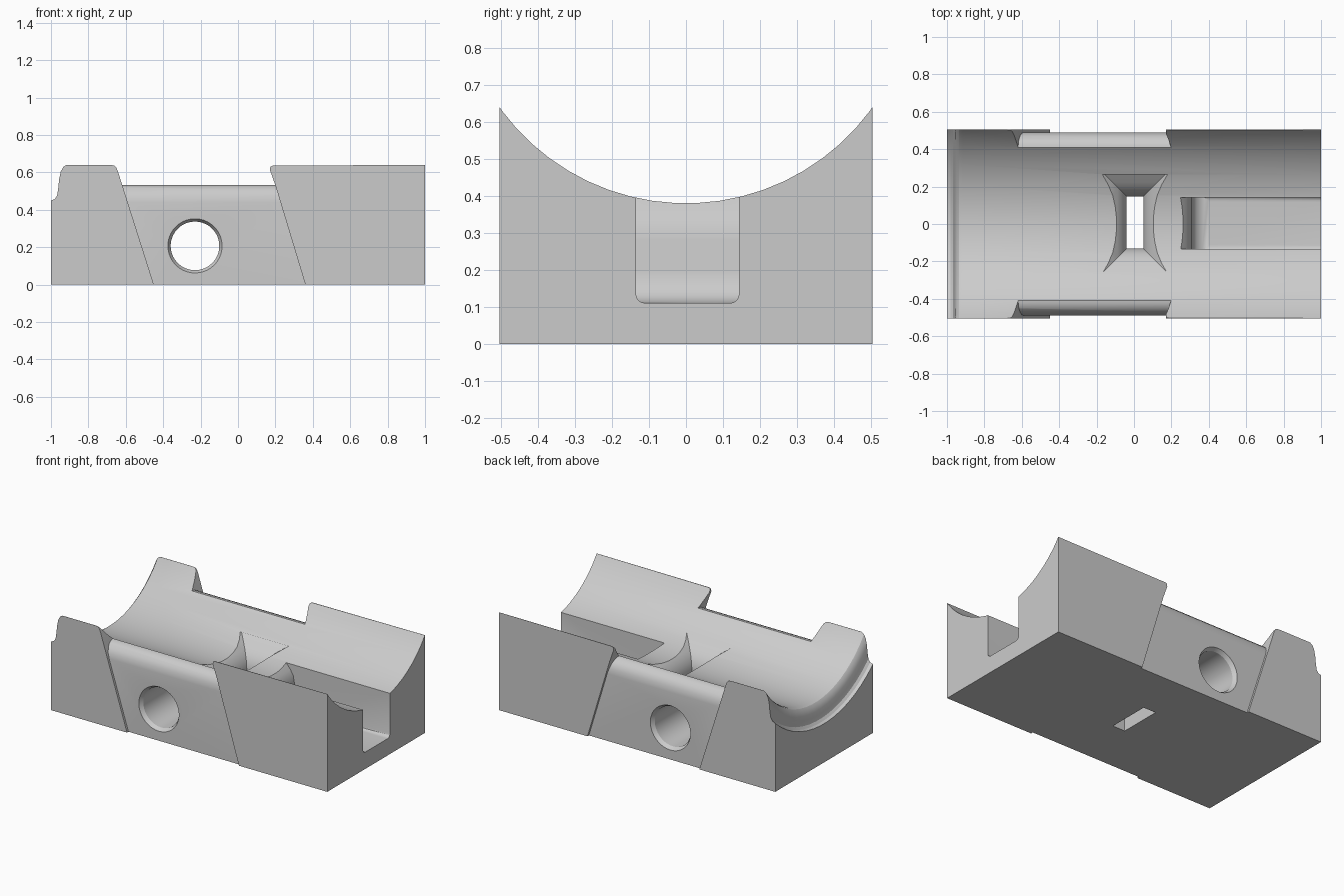
import bpy
import bmesh
from math import cos, sin, tau

cube = bpy.data.objects.get("Cube")
if cube:
    bpy.data.objects.remove(cube, do_unlink=True)

grey = bpy.data.materials.new("light_grey")
grey.use_nodes = True
colour = (0.6, 0.6, 0.6, 1)
grey.diffuse_color = colour
grey.node_tree.nodes["Principled BSDF"].inputs["Base Color"].default_value = colour


def loft(name, rings, soften=None):
    """Closed solid through matching rings of points, with capped ends."""
    bm = bmesh.new()
    loops = [[bm.verts.new(p) for p in ring] for ring in rings]
    for a, b in zip(loops, loops[1:]):
        for i in range(len(a)):
            j = (i + 1) % len(a)
            bm.faces.new((a[i], a[j], b[j], b[i]))
    bm.faces.new(loops[0])
    bm.faces.new(loops[-1])
    bmesh.ops.recalc_face_normals(bm, faces=bm.faces)
    if soften:
        edges = [e for e in bm.edges if soften(e)]
        bmesh.ops.bevel(bm, geom=edges, offset=0.025, segments=4,
                        profile=0.5, affect='EDGES')
    mesh = bpy.data.meshes.new(name)
    bm.to_mesh(mesh)
    bm.free()
    mesh.materials.append(grey)
    obj = bpy.data.objects.new(name, mesh)
    bpy.context.collection.objects.link(obj)
    return obj


def side_prism(name, outline, y0, y1, soften=None):
    """Outline in x and z, extruded across y."""
    return loft(name, [[(x, y, z) for x, z in outline] for y in (y0, y1)], soften)


def combine(target, tool, operation):
    """Apply a boolean and discard the tool."""
    mod = target.modifiers.new(tool.name, 'BOOLEAN')
    mod.operation = operation
    mod.solver = 'EXACT'
    mod.object = tool
    bpy.context.view_layer.objects.active = target
    bpy.ops.object.modifier_apply(modifier=mod.name)
    bpy.data.objects.remove(tool, do_unlink=True)


# Narrower middle body with rounded shoulders
half = [(0.49, 0), (0.49, 0.44), (0.485, 0.475), (0.47, 0.503),
        (0.45, 0.522), (0.425, 0.532), (0.39, 0.535)]
section = half + [(-y, z) for y, z in reversed(half)]
body = loft("cradle_block", [[(x, y, z) for y, z in section] for x in (-0.8, 0.8)])

# Full-width end blocks with slanted inner edges
left_end = [(-1, 0), (-0.45, 0), (-0.615, 0.52), (-0.642, 0.605),
            (-0.65, 0.625), (-0.66, 0.636), (-0.68, 0.64), (-1, 0.64)]
right_end = [(1, 0), (1, 0.64), (0.185, 0.636), (0.173, 0.63),
             (0.17, 0.615), (0.2, 0.53), (0.36, 0)]
for name, outline in (("stepped_end", left_end), ("slotted_end", right_end)):
    combine(body, side_prism(name, outline, -0.505, 0.505), 'UNION')


# Round trough along the length, with a rounded lip and step at one end
def circle(radius, n=64):
    return [(radius * cos(tau * (i + 0.5) / n), radius * sin(tau * (i + 0.5) / n))
            for i in range(n)]


lip = [(-1.1, 0.75), (-1, 0.747), (-0.98, 0.742), (-0.967, 0.728), (-0.961, 0.7),
       (-0.957, 0.67), (-0.948, 0.643), (-0.935, 0.627), (-0.915, 0.62), (1.1, 0.62)]
trough = loft("trough_cutter",
              [[(x, u, 1 + v) for u, v in circle(r)] for x, r in lip])
combine(body, trough, 'DIFFERENCE')

# Cross hole with chamfered mouths
mouths = [(-0.6, 0.145), (-0.489, 0.145), (-0.465, 0.13),
          (0.465, 0.13), (0.489, 0.145), (0.6, 0.145)]
hole = loft("cross_hole_cutter",
            [[(u - 0.23, y, 0.207 + v) for u, v in circle(r, 48)] for y, r in mouths])
combine(body, hole, 'DIFFERENCE')

# Vertical slot that flares where it meets the trough
flare = [(-0.1, 0), (0.28, 0), (0.32, 0.01), (0.35, 0.027),
         (0.375, 0.047), (0.4, 0.075), (0.44, 0.13)]
slot = loft("vertical_slot_cutter",
            [[(0.005 + sx * (0.045 + d), 0.008 + sy * (0.14 + d), z)
              for sx, sy in ((-1, -1), (1, -1), (1, 1), (-1, 1))] for z, d in flare])
combine(body, slot, 'DIFFERENCE')

# Open channel with a curved inner end and softened floor edges
channel_outline = [(0.2, 0.46), (0.25, 0.395), (0.28, 0.36), (0.3, 0.325),
                   (0.308, 0.28), (0.308, 0.2), (0.315, 0.16), (0.335, 0.13),
                   (0.365, 0.114), (0.4, 0.11), (1.1, 0.11), (1.1, 0.46)]
channel = side_prism("channel_cutter", channel_outline, -0.135, 0.143,
                     lambda e: all(abs(v.co.z - 0.11) < 0.001 for v in e.verts)
                     and abs(e.verts[0].co.x - e.verts[1].co.x) > 0.3)
combine(body, channel, 'DIFFERENCE')

# Smooth curves, crisp edges
bpy.ops.object.select_all(action='DESELECT')
body.select_set(True)
bpy.context.view_layer.objects.active = body
bpy.ops.object.shade_smooth_by_angle(angle=0.5)
